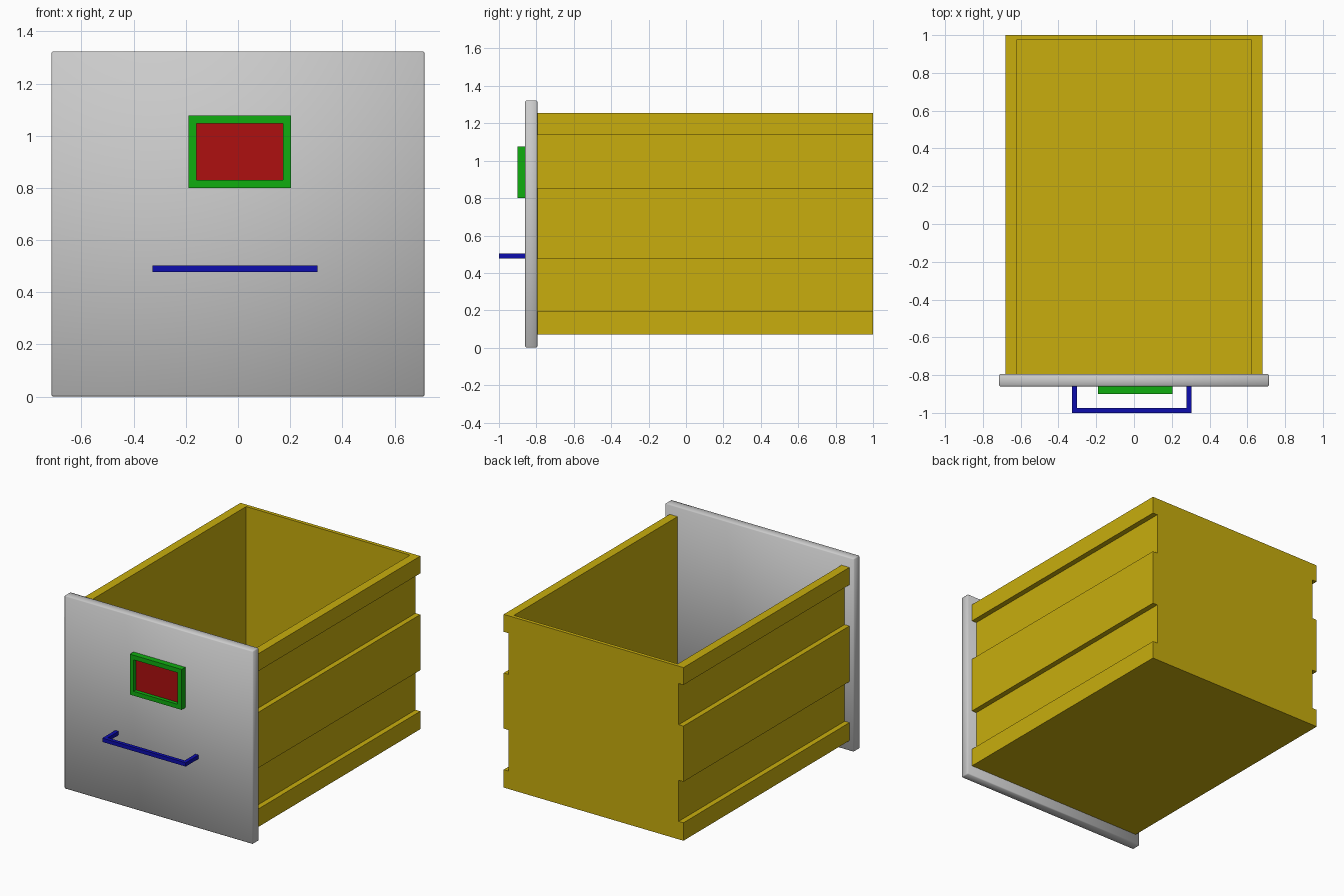
import bpy, bmesh

if "Cube" in bpy.data.objects:
    bpy.data.objects.remove(bpy.data.objects["Cube"])


def material(name, rgb):
    m = bpy.data.materials.new(name)
    m.diffuse_color = (*rgb, 1)
    m.use_nodes = True
    m.node_tree.nodes["Principled BSDF"].inputs["Base Color"].default_value = m.diffuse_color
    return m


YELLOW = material("yellow", (0.58, 0.42, 0.004))
GREEN = material("green", (0.005, 0.42, 0.005))
RED = material("red", (0.42, 0.005, 0.005))
BLUE = material("blue", (0.004, 0.004, 0.42))


def prism(name, pts, axis, lo, hi, mat=None):
    """Extrude a 2D outline: axis 'y' uses (x, z) points, axis 'z' uses (x, y)."""
    bm = bmesh.new()
    place = (lambda a, b: (a, lo, b)) if axis == 'y' else (lambda a, b: (a, b, lo))
    face = bm.faces.new([bm.verts.new(place(*p)) for p in pts])
    ext = bmesh.ops.extrude_face_region(bm, geom=[face])
    d = hi - lo
    bmesh.ops.translate(bm, vec=(0, d, 0) if axis == 'y' else (0, 0, d),
                        verts=[v for v in ext["geom"] if isinstance(v, bmesh.types.BMVert)])
    bmesh.ops.recalc_face_normals(bm, faces=bm.faces)
    mesh = bpy.data.meshes.new(name)
    bm.to_mesh(mesh)
    bm.free()
    if mat:
        mesh.materials.append(mat)
    ob = bpy.data.objects.new(name, mesh)
    bpy.context.collection.objects.link(ob)
    return ob


def rect(x0, x1, z0, z1):
    return [(x0, z0), (x1, z0), (x1, z1), (x0, z1)]


def cut(ob, cutter):
    cutter.hide_render = True
    cutter.display_type = 'WIRE'
    mod = ob.modifiers.new("hollow", 'BOOLEAN')
    mod.operation = 'DIFFERENCE'
    mod.solver = 'EXACT'
    mod.object = cutter


# Drawer box: outline with two runner grooves per side, hollowed out
W, G = 0.681, 0.645
side = [(W, 0.07), (W, 0.193), (G, 0.193), (G, 0.474), (W, 0.474),
        (W, 0.855), (G, 0.855), (G, 1.137), (W, 1.137), (W, 1.256)]
outline = side + [(-x, z) for x, z in reversed(side)]
body = prism("drawer_box", outline, 'y', -0.795, 1.0, YELLOW)
cut(body, prism("box_cavity_cutter", rect(-0.621, 0.621, 0.10, 1.4), 'y', -0.9, 0.975, YELLOW))

# Front panel with softened edges
panel = prism("front_panel", rect(-0.715, 0.715, 0, 1.323), 'y', -0.86, -0.795)
bev = panel.modifiers.new("edge_bevel", 'BEVEL')
bev.width = 0.006
bev.segments = 1
for p in panel.data.polygons:
    p.use_smooth = True

# Label frame and card
frame = prism("label_frame", rect(-0.19, 0.203, 0.80, 1.077), 'y', -0.90, -0.858, GREEN)
cut(frame, prism("frame_cutter", rect(-0.16, 0.173, 0.83, 1.046), 'y', -1.0, -0.8, GREEN))
prism("label_card", rect(-0.16, 0.173, 0.83, 1.046), 'y', -0.875, -0.858, RED)

# Pull handle
L, R, T = -0.328, 0.304, 0.025
prism("handle", [(L, -0.858), (L, -1.0), (R, -1.0), (R, -0.858),
                 (R - T, -0.858), (R - T, -1.0 + T), (L + T, -1.0 + T), (L + T, -0.858)],
      'z', 0.477, 0.503, BLUE)
